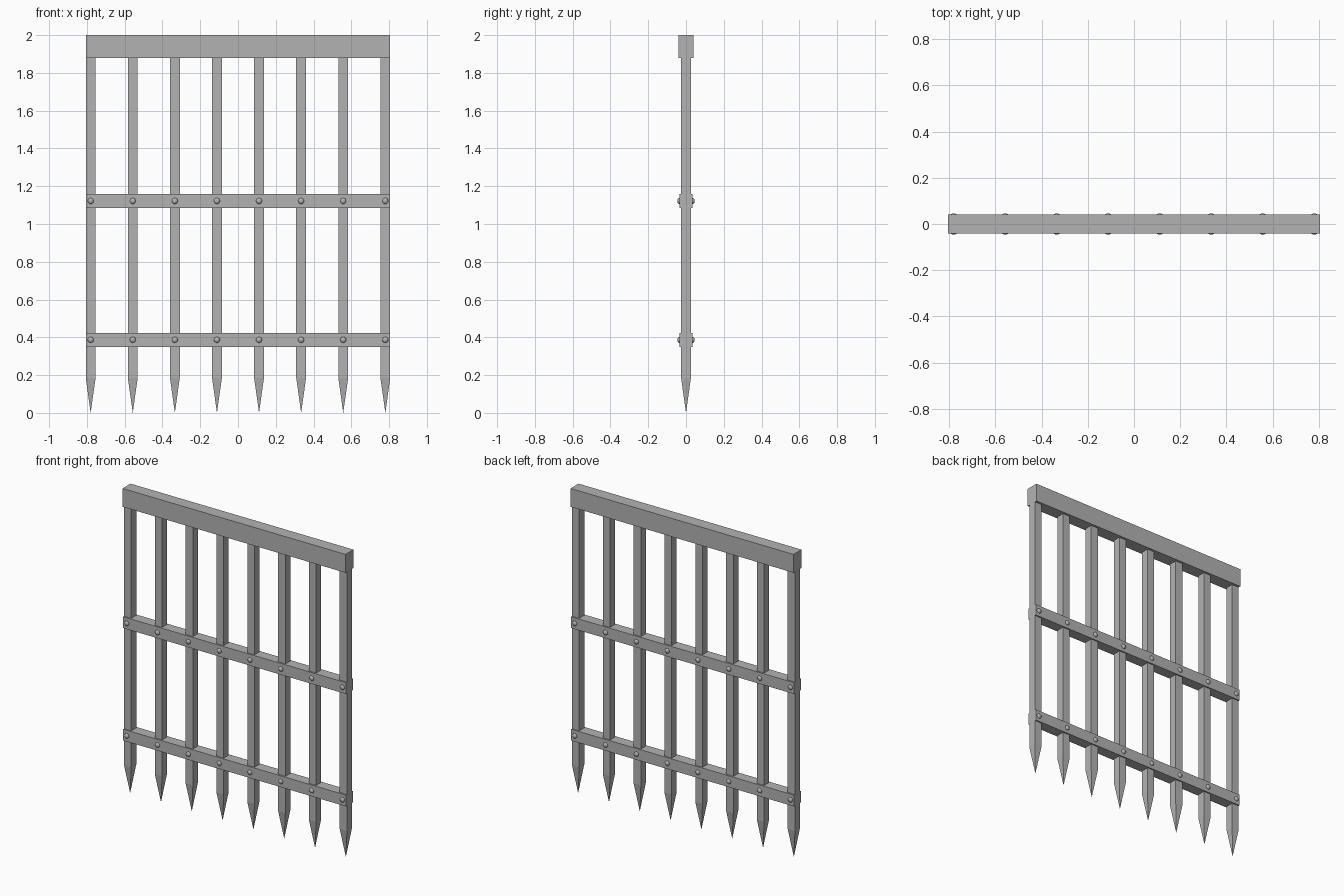
import bpy
import bmesh
from mathutils import Matrix, Vector

cube = bpy.data.objects.get("Cube")
if cube:
    bpy.data.objects.remove(cube, do_unlink=True)

iron = bpy.data.materials.new("grey iron")
iron.use_nodes = True
GREY = (0.45, 0.45, 0.45, 1)
iron.diffuse_color = GREY
iron.node_tree.nodes["Principled BSDF"].inputs["Base Color"].default_value = GREY

BAR_X = [-0.78 + 1.56 * i / 7 for i in range(8)]
HALF = 0.026          # half thickness of a bar
WIDTH = 2 * (0.78 + HALF)
RAIL_DEPTH = 0.07
RAIL_Z = (0.387, 1.122)


def finish(name, bm):
    bmesh.ops.recalc_face_normals(bm, faces=bm.faces)
    mesh = bpy.data.meshes.new(name)
    bm.to_mesh(mesh)
    bm.free()
    mesh.materials.append(iron)
    obj = bpy.data.objects.new(name, mesh)
    bpy.context.collection.objects.link(obj)
    return obj


def box(name, size, z):
    bm = bmesh.new()
    bmesh.ops.create_cube(bm, size=1, matrix=Matrix.Translation((0, 0, z)) @ Matrix.Diagonal((*size, 1)))
    return finish(name, bm)


def spiked_bar(name, x):
    # square shaft whose lower end tapers to a point
    bm = bmesh.new()
    corners = [(-HALF, -HALF), (HALF, -HALF), (HALF, HALF), (-HALF, HALF)]
    top = [bm.verts.new((x + a, b, 1.89)) for a, b in corners]
    low = [bm.verts.new((x + a, b, 0.185)) for a, b in corners]
    tip = bm.verts.new((x, 0, 0))
    bm.faces.new(top)
    for i in range(4):
        j = (i + 1) % 4
        bm.faces.new((top[i], top[j], low[j], low[i]))
        bm.faces.new((low[i], low[j], tip))
    return finish(name, bm)


def rivet(name, x, side, z):
    # shallow dome on the rail face
    bm = bmesh.new()
    place = Matrix.Translation((x, side * RAIL_DEPTH / 2, z))
    bmesh.ops.create_uvsphere(bm, u_segments=12, v_segments=8, radius=0.016,
                              matrix=place @ Matrix.Diagonal((1, 0.7, 1, 1)))
    for face in bm.faces:
        face.smooth = True
    return finish(name, bm)


# Head beam and cross rails
box("head_beam", (WIDTH, 0.082, 0.12), 1.94)
for label, z in zip(("lower", "upper"), RAIL_Z):
    box(f"{label}_rail", (WIDTH, RAIL_DEPTH, 0.074), z)

# Vertical bars, riveted to both faces of each rail
for n, x in enumerate(BAR_X, 1):
    spiked_bar(f"spiked_bar_{n}", x)
    for label, z in zip(("lower", "upper"), RAIL_Z):
        for face, side in (("front", -1), ("back", 1)):
            rivet(f"{label}_{face}_rivet_{n}", x, side, z)
